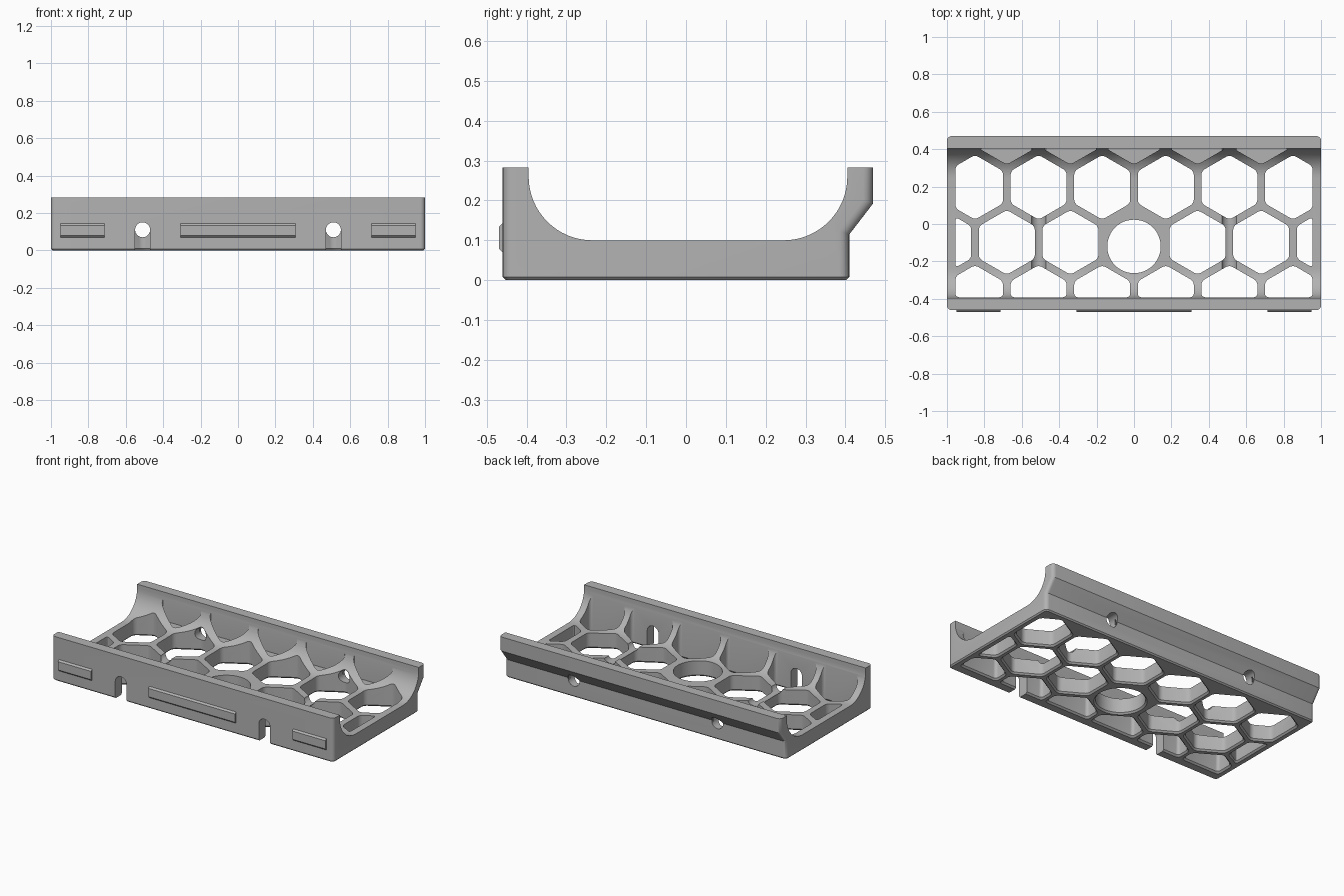
import bpy, bmesh, math
from mathutils import Vector, Matrix

cube = bpy.data.objects.get("Cube")
if cube:
    bpy.data.objects.remove(cube, do_unlink=True)

grey = bpy.data.materials.new("plain grey")
grey.use_nodes = True
COLOUR = (0.45, 0.45, 0.45, 1)
grey.diffuse_color = COLOUR
grey.node_tree.nodes["Principled BSDF"].inputs["Base Color"].default_value = COLOUR

FLOOR, TOP, FILLET = 0.1, 0.283, 0.16
FRONT_IN, BACK_IN = -0.395, 0.405
PITCH, HEX_R = 0.34, 0.173
ROW = PITCH * math.sqrt(3) / 2
WIRE_X, WIRE_Z, WIRE_R = 0.51, 0.11, 0.04


def finish(name, bm):
    bmesh.ops.recalc_face_normals(bm, faces=bm.faces)
    mesh = bpy.data.meshes.new(name)
    bm.to_mesh(mesh)
    bm.free()
    mesh.materials.append(grey)
    obj = bpy.data.objects.new(name, mesh)
    bpy.context.collection.objects.link(obj)
    return obj


def extrude_x(bm, profile, x0, x1):
    face = bm.faces.new([bm.verts.new((x0, y, z)) for y, z in profile])
    out = bmesh.ops.extrude_face_region(bm, geom=[face])
    verts = [v for v in out["geom"] if isinstance(v, bmesh.types.BMVert)]
    bmesh.ops.translate(bm, vec=(x1 - x0, 0, 0), verts=verts)


def arc(cy, cz, r, a0, a1, steps=16):
    angles = [math.radians(a0 + (a1 - a0) * i / steps) for i in range(steps + 1)]
    return [(cy + r * math.cos(a), cz + r * math.sin(a)) for a in angles]


def cut(target, cutter):
    cutter.hide_render = True
    mod = target.modifiers.new("cut", 'BOOLEAN')
    mod.operation, mod.solver, mod.object = 'DIFFERENCE', 'EXACT', cutter
    bpy.context.view_layer.objects.active = target
    bpy.ops.object.modifier_apply(modifier=mod.name)
    bpy.data.objects.remove(cutter, do_unlink=True)


# Tray body: trough profile with an overhanging lip at the back
zc = FLOOR + FILLET
profile = [(-0.46, 0), (0.41, 0), (0.41, 0.115), (0.47, 0.193), (0.47, TOP), (BACK_IN, TOP)]
profile += arc(BACK_IN - FILLET, zc, FILLET, 0, -90)
profile += arc(FRONT_IN + FILLET, zc, FILLET, -90, -180)
profile += [(FRONT_IN, TOP), (-0.46, TOP)]
bm = bmesh.new()
extrude_x(bm, profile, -1, 1)


def is_outer(v):
    return v.co.y < -0.459 or v.co.y > 0.409


corners = [e for e in bm.edges if all(is_outer(v) for v in e.verts)
           and abs(e.verts[0].co.x - e.verts[1].co.x) < 0.01
           and abs(e.verts[0].co.z - e.verts[1].co.z) > 0.01]
bmesh.ops.bevel(bm, geom=corners, offset=0.025, segments=5, profile=0.5, affect='EDGES')
rim = [e for e in bm.edges if all(abs(v.co.z) < 1e-5 for v in e.verts)]
bmesh.ops.bevel(bm, geom=rim, offset=0.008, segments=1, affect='EDGES')
tray = finish("tray", bm)


# Rounded hexagonal openings, clipped by the walls and flared underneath
def add_prism(bm, outline, bottom, flare):
    xs, ys = [p.x for p in outline], [p.y for p in outline]
    cx, cy = (min(xs) + max(xs)) / 2, (min(ys) + max(ys)) / 2
    hx, hy = max(xs) - cx, max(ys) - cy
    levels = [(0.5, 0), (bottom, 0)]
    if flare:
        levels = [(0.5, 0), (0.01, 0), (-0.005, 0.015)]
    rings = [[bm.verts.new((cx + (p.x - cx) * (1 + g / hx), cy + (p.y - cy) * (1 + g / hy), z))
              for p in outline] for z, g in levels]
    n = len(outline)
    for upper, lower in zip(rings, rings[1:]):
        for i in range(n):
            j = (i + 1) % n
            bm.faces.new((upper[i], upper[j], lower[j], lower[i]))
    bm.faces.new(rings[0])
    bm.faces.new(rings[-1][::-1])


def hex_outline(cx, cy):
    flat = bmesh.new()
    flat.faces.new([flat.verts.new((cx + HEX_R * math.sin(math.pi * i / 3),
                                    cy + HEX_R * math.cos(math.pi * i / 3), 0)) for i in range(6)])
    walls = [((0.955, 0, 0), (1, 0, 0)), ((-0.955, 0, 0), (-1, 0, 0)),
             ((0, FRONT_IN + 0.003, 0), (0, -1, 0)), ((0, BACK_IN - 0.001, 0), (0, 1, 0))]
    for point, normal in walls:
        geom = flat.verts[:] + flat.edges[:] + flat.faces[:]
        bmesh.ops.bisect_plane(flat, geom=geom, plane_co=point, plane_no=normal, clear_outer=True)
    bmesh.ops.bevel(flat, geom=flat.verts[:], offset=0.02, segments=4, profile=0.5, affect='VERTICES')
    flat.faces.ensure_lookup_table()
    points = [v.co.copy() for v in flat.faces[0].verts]
    flat.free()
    return points


bm = bmesh.new()
MID_Y = -0.098
for row in (-1, 0, 1, 2):
    for k in range(-3, 4):
        x = k * PITCH + (PITCH / 2 if row % 2 else 0)
        if abs(x) > 1.05 or (row == 0 and k == 0) or (row == 2 and abs(k) == 3):
            continue
        pocket = row == 2
        add_prism(bm, hex_outline(x, MID_Y + row * ROW), FLOOR, not pocket)
# Round opening in the middle
circle = [Vector((y, z - 0.12, 0)) for y, z in arc(0, 0, 0.143, 0, 360, 48)[:-1]]
add_prism(bm, circle, 0, True)
cut(tray, finish("opening_cutter", bm))

# Cable bores running front to back, with open slots in the front wall
bm = bmesh.new()
for side in (-1, 1):
    place = Matrix.Translation((side * WIRE_X, 0, WIRE_Z)) @ Matrix.Rotation(math.pi / 2, 4, 'X')
    bmesh.ops.create_cone(bm, cap_ends=True, segments=32, radius1=WIRE_R, radius2=WIRE_R,
                          depth=1.2, matrix=place)
cut(tray, finish("bore_cutter", bm))
bm = bmesh.new()
for side in (-1, 1):
    x = side * WIRE_X
    extrude_x(bm, [(-0.5, -0.05), (-0.37, -0.05), (-0.37, WIRE_Z), (-0.5, WIRE_Z)],
              x - WIRE_R, x + WIRE_R)
cut(tray, finish("slot_cutter", bm))

# Raised snap ridges on the front
ridge = [(-0.455, 0.07), (-0.46, 0.07), (-0.47, 0.08), (-0.47, 0.133), (-0.46, 0.143), (-0.455, 0.143)]
parts = [tray]
for name, x0, x1 in (("right_ridge", -0.95, -0.715), ("middle_ridge", -0.308, 0.308),
                     ("left_ridge", 0.715, 0.95)):
    bm = bmesh.new()
    extrude_x(bm, ridge, x0, x1)
    parts.append(finish(name, bm))

bpy.ops.object.select_all(action='DESELECT')
for obj in parts:
    obj.select_set(True)
bpy.context.view_layer.objects.active = tray
bpy.ops.object.shade_smooth_by_angle(angle=math.radians(30))
